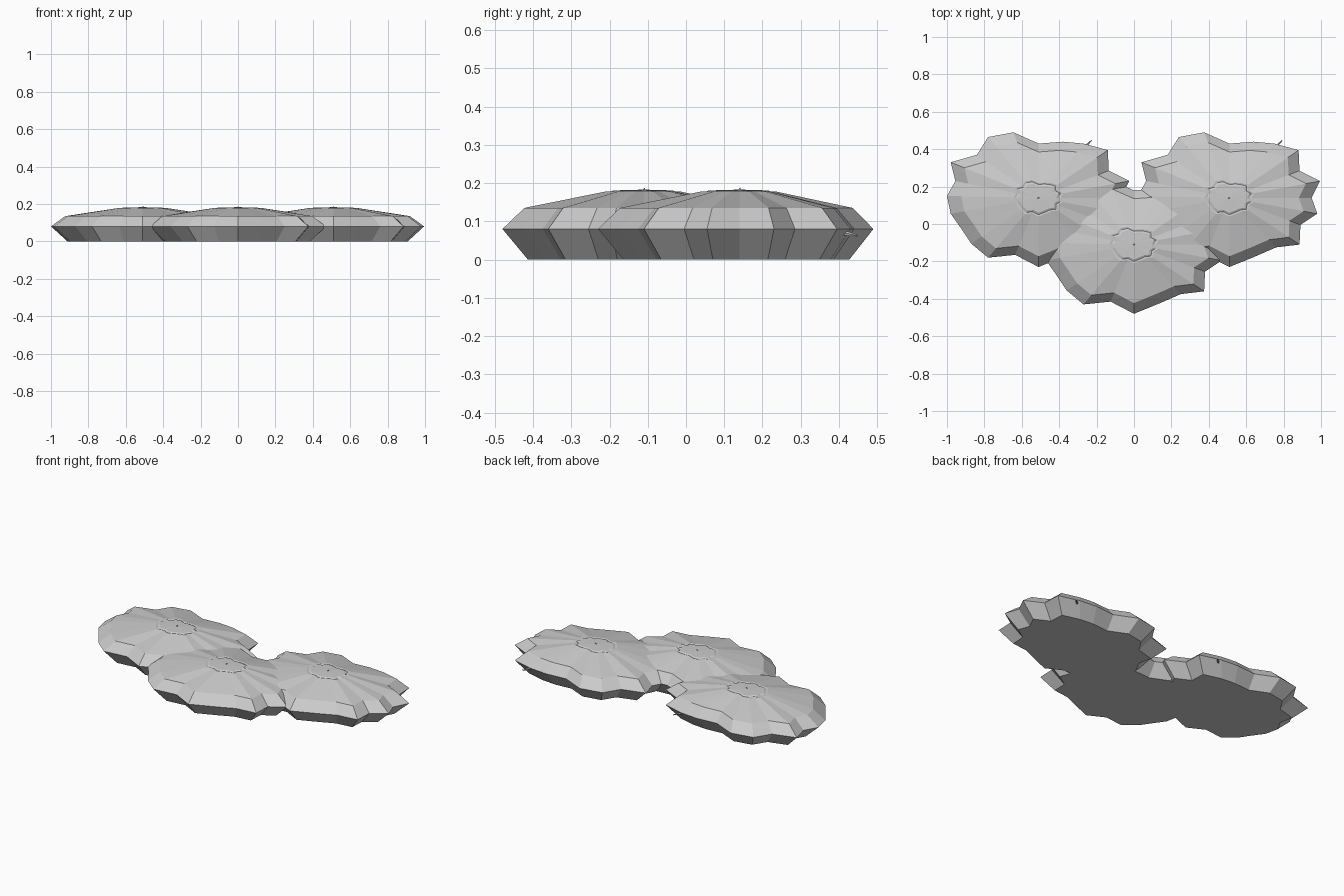
import bpy, bmesh
from mathutils import Vector

if "Cube" in bpy.data.objects:
    bpy.data.objects.remove(bpy.data.objects["Cube"])

# Scalloped rim, 24 points counter-clockwise from +x
RIM = [(.44, 0), (.485, .09), (.375, .145), (.37, .255), (.24, .29), (.13, .30),
       (0, .29), (-.135, .35), (-.27, .325), (-.33, .23), (-.47, .19), (-.445, .09),
       (-.49, .01), (-.47, -.085), (-.41, -.17), (-.36, -.245), (-.27, -.32), (-.125, -.305),
       (0, -.37), (.135, -.315), (.25, -.265), (.375, -.25), (.38, -.145), (.47, -.085)]
# (scale of rim, height) from the base up to the crown
PROFILE = [(.82, 0), (1, .08), (.845, .135), (.27, .178), (.245, .176),
           (.215, .181), (.19, .181)]


def new_object(name, bm, location):
    bmesh.ops.recalc_face_normals(bm, faces=bm.faces)
    mesh = bpy.data.meshes.new(name)
    bm.to_mesh(mesh)
    bm.free()
    ob = bpy.data.objects.new(name, mesh)
    ob.location = location
    bpy.context.collection.objects.link(ob)
    return ob


def rounded_pad(name, location):
    bm = bmesh.new()
    rings = [[bm.verts.new((x * s, y * s, z)) for x, y in RIM] for s, z in PROFILE]
    n = len(RIM)
    for lo, hi in zip(rings, rings[1:]):
        for i in range(n):
            j = (i + 1) % n
            bm.faces.new((lo[i], lo[j], hi[j], hi[i]))
    # flat underside and fan-shaped crown
    bm.faces.new(rings[0][::-1])
    tip = bm.verts.new((0, 0, .183))
    for i in range(n):
        bm.faces.new((rings[-1][i], rings[-1][(i + 1) % n], tip))
    return new_object(name, bm, location)


def spike(name, start, end, radius, location):
    a, b = Vector(start), Vector(end)
    bm = bmesh.new()
    bmesh.ops.create_cone(bm, cap_ends=True, segments=5, radius1=radius,
                          radius2=radius * .3, depth=(b - a).length)
    turn = (b - a).to_track_quat('Z', 'Y').to_matrix().to_4x4()
    turn.translation = (a + b) / 2
    bm.transform(turn)
    return new_object(name, bm, location)


# Three pads, each with a rim thorn and a tiny crown stub
for label, x, y in (("left", -.51, .14), ("right", .51, .14), ("front", 0, -.13 + .02)):
    rounded_pad(label + "_pad", (x, y, 0))
    spike(label + "_rim_thorn", (.235, .26, .071), (.283, .307, .063), .009, (x, y, 0))
    spike(label + "_crown_stub", (-.008, -.003, .178), (.004, .002, .187), .004, (x, y, 0))
